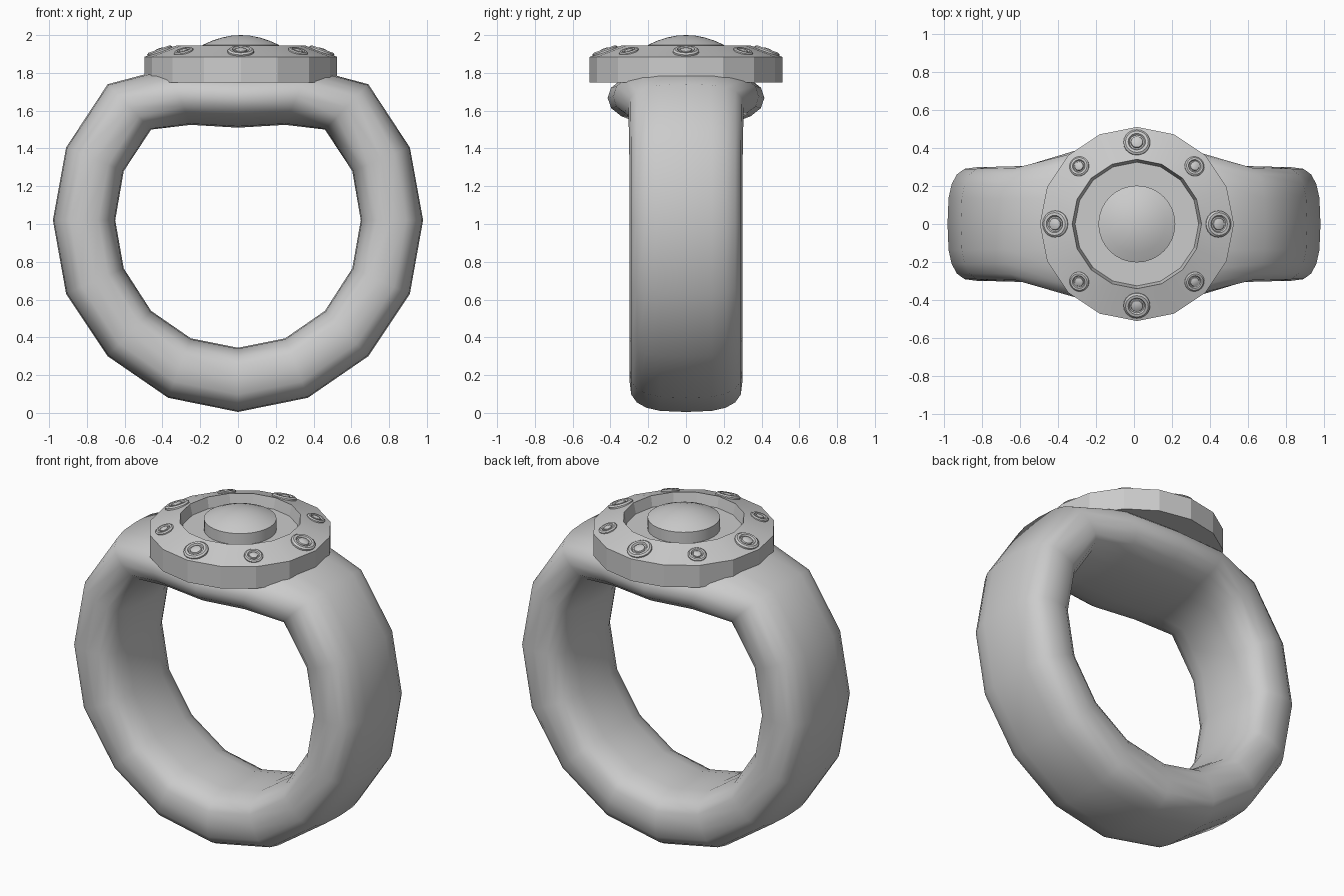
import bpy, bmesh
from math import sin, cos, pi, radians, atan2
from mathutils import Matrix, Vector

if "Cube" in bpy.data.objects:
    bpy.data.objects.remove(bpy.data.objects["Cube"])


def finish(name, bm, angle):
    bmesh.ops.remove_doubles(bm, verts=bm.verts, dist=1e-5)
    bmesh.ops.recalc_face_normals(bm, faces=bm.faces)
    me = bpy.data.meshes.new(name)
    bm.to_mesh(me)
    bm.free()
    ob = bpy.data.objects.new(name, me)
    bpy.context.collection.objects.link(ob)
    bpy.ops.object.select_all(action='DESELECT')
    ob.select_set(True)
    bpy.context.view_layer.objects.active = ob
    bpy.ops.object.shade_smooth_by_angle(angle=radians(angle))
    return ob


def bridge(bm, a, b):
    n = len(a)
    for i in range(n):
        bm.faces.new((a[i], a[(i + 1) % n], b[(i + 1) % n], b[i]))


def lathe(name, profile, sides, matrix, angle=30):
    # revolve (radius, height) points; radius 0 becomes a pole
    bm = bmesh.new()
    rings = []
    for r, z in profile:
        if r == 0:
            rings.append([bm.verts.new(matrix @ Vector((0, 0, z)))])
        else:
            rings.append([bm.verts.new(matrix @ Vector((r * cos(2 * pi * i / sides),
                          r * sin(2 * pi * i / sides), z))) for i in range(sides)])
    for a, b in zip(rings, rings[1:]):
        if len(a) == 1 or len(b) == 1:
            pole, loop = (a[0], b) if len(a) == 1 else (b[0], a)
            for i in range(sides):
                bm.faces.new((pole, loop[i], loop[(i + 1) % sides]))
        else:
            bridge(bm, a, b)
    return finish(name, bm, angle)


# Band: stations from bottom to top (outer x,z, inner x,z, half width, roundness)
half = [
    (0.00, 0.005, 0.00, 0.345, 0.30, 3), (0.37, 0.08, 0.25, 0.395, 0.30, 3),
    (0.69, 0.30, 0.46, 0.54, 0.30, 3), (0.91, 0.63, 0.605, 0.765, 0.30, 3),
    (0.98, 1.02, 0.65, 1.02, 0.30, 3), (0.91, 1.405, 0.605, 1.28, 0.30, 3),
    (0.69, 1.74, 0.46, 1.50, 0.305, 2.8), (0.37, 1.825, 0.25, 1.525, 0.385, 2.3),
    (0.00, 1.825, 0.00, 1.51, 0.415, 2.2)]
stations = half + [(-a, b, -c, d, w, n) for a, b, c, d, w, n in half[-2:0:-1]]


def power(v, n):
    return (1 if v >= 0 else -1) * abs(v) ** (2 / n)


bm = bmesh.new()
loops = []
for ox, oz, ix, iz, w, n in stations:
    outer, inner = Vector((ox, 0, oz)), Vector((ix, 0, iz))
    mid, arm = (outer + inner) / 2, (outer - inner) / 2
    loops.append([bm.verts.new(mid + arm * power(cos(t), n) + Vector((0, w * power(sin(t), n), 0)))
                  for t in (2 * pi * k / 20 for k in range(20))])
for i, loop in enumerate(loops):
    bridge(bm, loop, loops[(i + 1) % len(loops)])
finish("band", bm, 60)

# Bezel: disc with sloped rim and recessed floor
centre = Matrix.Translation((0.015, 0, 0))
lathe("bezel", [(0, 1.75), (0.51, 1.75), (0.51, 1.885), (0.34, 1.945),
                (0.325, 1.88), (0, 1.88)], 16, centre, 15)

# Central domed stone
lathe("centre_stone", [(0, 1.87), (0.202, 1.87), (0.202, 1.948), (0.15, 1.971),
                       (0.10, 1.987), (0.05, 1.997), (0, 2.0)], 32, centre)

# Eight rim studs, alternating large and small, tilted to the rim slope
stud = [(0, -0.012), (0.07, -0.012), (0.07, 0.006), (0.06, 0.014), (0.046, 0.014),
        (0.04, 0.004), (0.033, 0.004), (0.03, 0.012), (0.015, 0.017), (0, 0.018)]
for i in range(8):
    s = 1.0 if i % 2 == 0 else 0.75
    m = (centre @ Matrix.Rotation(i * pi / 4, 4, 'Z') @ Matrix.Translation((0.428, 0, 1.913))
         @ Matrix.Rotation(atan2(0.06, 0.17), 4, 'Y') @ Matrix.Scale(s, 4))
    lathe(f"rim_stud_{i + 1}", stud, 20, m)
